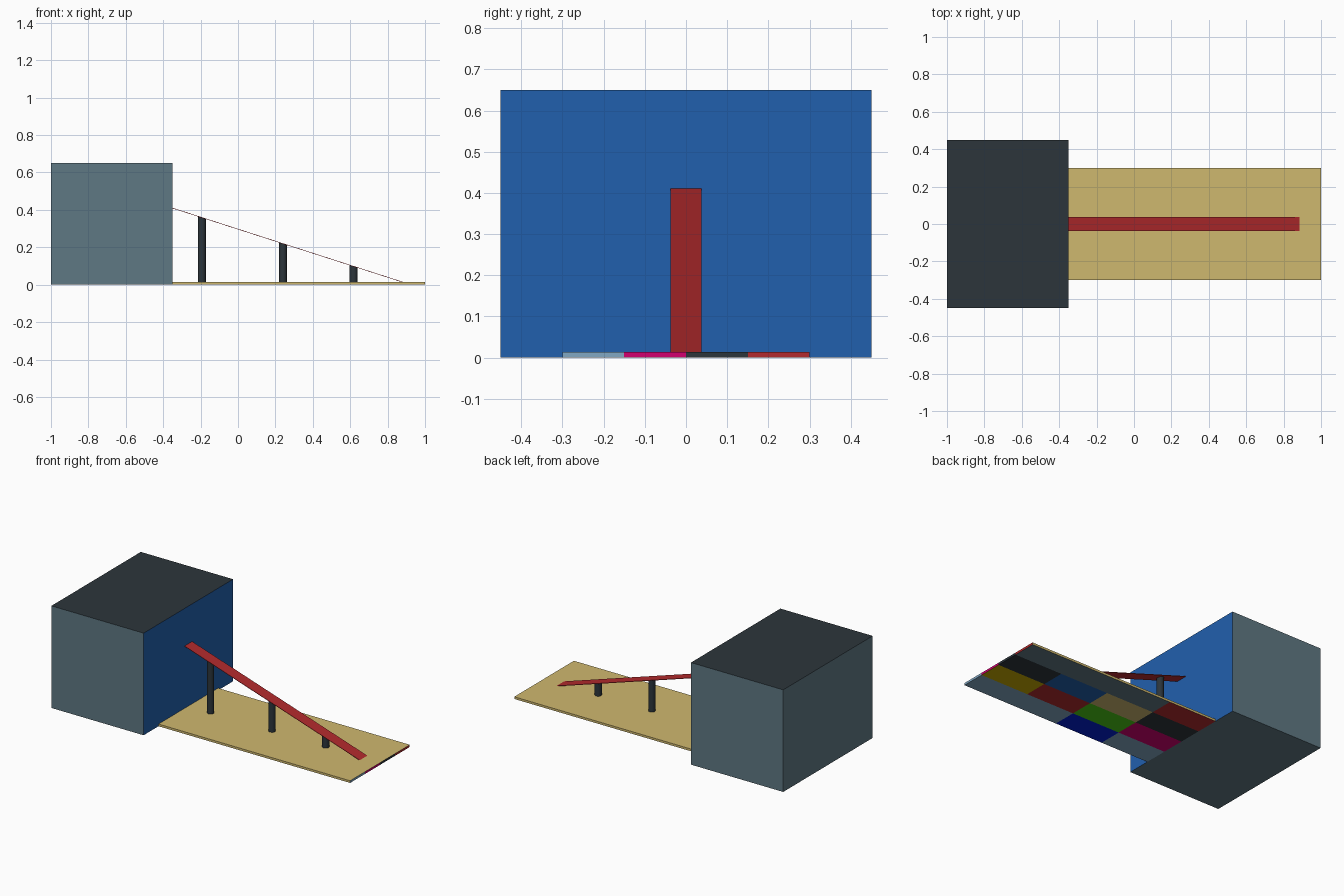
import bpy, bmesh, math
from mathutils import Vector, Matrix

if "Cube" in bpy.data.objects:
    bpy.data.objects.remove(bpy.data.objects["Cube"])


def mat(name, rgb):
    m = bpy.data.materials.new(name)
    lin = [((c / 255 + 0.055) / 1.055) ** 2.4 if c > 10 else c / 255 / 12.92 for c in rgb]
    m.diffuse_color = (*lin, 1)
    m.use_nodes = True
    m.node_tree.nodes["Principled BSDF"].inputs["Base Color"].default_value = m.diffuse_color
    return m


MATS = {n: mat(n, c) for n, c in {
    "slate": (95, 120, 131), "charcoal": (44, 53, 59), "blue": (33, 96, 174),
    "sand": (207, 184, 111), "red": (178, 42, 45), "royal_blue": (0, 30, 215),
    "magenta": (210, 0, 112), "green": (75, 204, 22), "yellow": (200, 172, 0),
    "steel": (130, 168, 196)}.items()}


def finish(name, bm, mats):
    me = bpy.data.meshes.new(name)
    bm.to_mesh(me)
    bm.free()
    for m in mats:
        me.materials.append(MATS[m])
    ob = bpy.data.objects.new(name, me)
    bpy.context.collection.objects.link(ob)
    return ob


def box(lo, hi):
    bm = bmesh.new()
    lo, hi = Vector(lo), Vector(hi)
    bmesh.ops.create_cube(bm, size=1, matrix=Matrix.Translation((lo + hi) / 2)
                          @ Matrix.Diagonal((*(hi - lo), 1)))
    bm.normal_update()
    return bm


# Block: dark roof, blue face towards the ramp
bm = box((-1, -0.45, 0), (-0.35, 0.45, 0.65))
for f in bm.faces:
    f.material_index = 1 if f.normal.z > 0.5 else 2 if f.normal.x > 0.5 else 0
finish("block", bm, ["slate", "charcoal", "blue"])

# Base slab: sand top and sides, colour patches underneath and on the end
X0, X1, W, TOP = -0.35, 1.0, 0.3, 0.014
bm = box((X0, -W, 0), (X1, W, TOP))
for i in range(1, 4):
    for co, no in (((X0 + (X1 - X0) * i / 4, 0, 0), (1, 0, 0)),
                   ((0, -W + 2 * W * i / 4, 0), (0, 1, 0))):
        bmesh.ops.bisect_plane(bm, geom=bm.verts[:] + bm.edges[:] + bm.faces[:],
                               plane_co=co, plane_no=no)
bm.normal_update()
names = list(MATS)
patches = [["red", "charcoal", "magenta", "steel"],      # next to the block
           ["slate", "sand", "green", "royal_blue"],
           ["slate", "blue", "red", "steel"],
           ["slate", "charcoal", "yellow", "steel"]]     # far end
for f in bm.faces:
    c = f.calc_center_median()
    col = int((W - c.y) / (2 * W) * 4)
    row = int((c.x - X0) / (X1 - X0) * 4)
    colour = "sand"
    if f.normal.z < -0.5:
        colour = patches[row][col]
    elif f.normal.x > 0.5:
        colour = patches[0][col]
    f.material_index = names.index(colour)
finish("base_slab", bm, names)

# Ramp: thin sloping plank
A, B, T = (-0.35, 0.411), (0.885, 0.014), 0.003
bm = box((A[0], -0.038, -T), (B[0], 0.038, 0))
for v in bm.verts:
    v.co.z += A[1] + (v.co.x - A[0]) / (B[0] - A[0]) * (B[1] - A[1])
finish("ramp", bm, ["red"])

# Round posts, cut to the slope of the ramp
for i, x in enumerate((-0.193, 0.24, 0.618)):
    bm = bmesh.new()
    bmesh.ops.create_cone(bm, cap_ends=True, segments=16, radius1=0.021, radius2=0.021,
                          depth=1, matrix=Matrix.Translation((x, 0, 0.5)))
    for v in bm.verts:
        slope = A[1] + (v.co.x - A[0]) / (B[0] - A[0]) * (B[1] - A[1])
        v.co.z = slope - T if v.co.z > 0.5 else TOP - 0.004
    ob = finish(f"post_{i + 1}", bm, ["charcoal"])
    bpy.context.view_layer.objects.active = ob
    ob.select_set(True)
    bpy.ops.object.shade_smooth_by_angle(angle=math.radians(35))
    ob.select_set(False)
